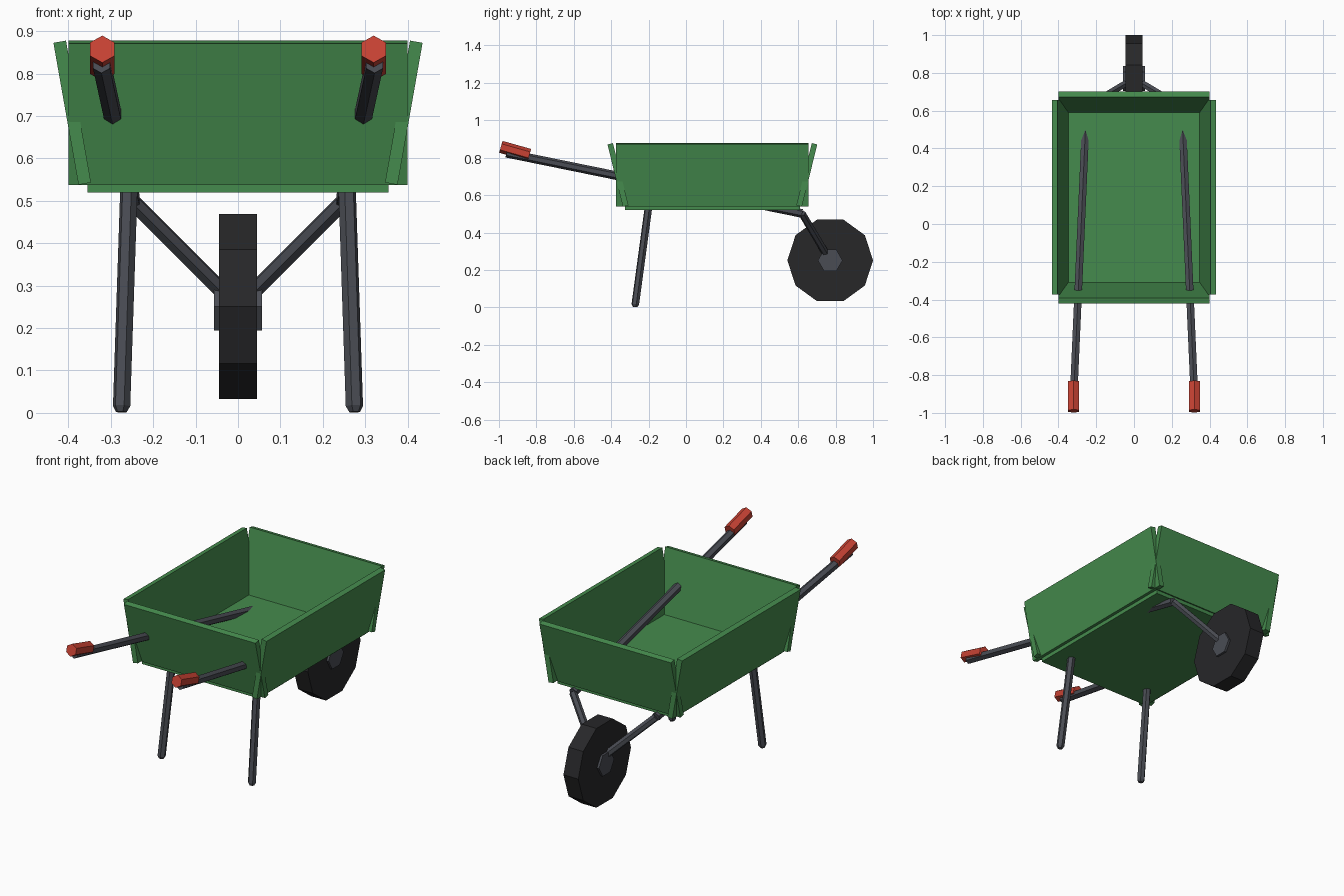
import bpy, bmesh
from math import radians
from mathutils import Vector, Matrix

if "Cube" in bpy.data.objects:
    bpy.data.objects.remove(bpy.data.objects["Cube"])


def material(name, rgb):
    m = bpy.data.materials.new(name)
    m.diffuse_color = (*rgb, 1)
    m.use_nodes = True
    m.node_tree.nodes["Principled BSDF"].inputs["Base Color"].default_value = m.diffuse_color
    return m


GREEN = material("green_paint", (0.06, 0.26, 0.075))
STEEL = material("dark_steel", (0.068, 0.073, 0.088))
RUBBER = material("black_rubber", (0.02, 0.02, 0.022))
RED = material("red_grip", (0.58, 0.055, 0.034))


def finish(name, bm, mat, matrix):
    bm.transform(matrix)
    me = bpy.data.meshes.new(name)
    bm.to_mesh(me)
    bm.free()
    me.materials.append(mat)
    ob = bpy.data.objects.new(name, me)
    bpy.context.collection.objects.link(ob)
    return ob


def box(name, size, loc, mat, axis='X', angle=0):
    bm = bmesh.new()
    bmesh.ops.create_cube(bm, size=1)
    m = (Matrix.Translation(loc) @ Matrix.Rotation(radians(angle), 4, axis)
         @ Matrix.Diagonal((*size, 1)))
    return finish(name, bm, mat, m)


def rod(name, a, b, r, mat, sides=6, roll=0, r_end=None):
    """Prism (or frustum) between two points; at roll 0 one ridge points upward."""
    a, b = Vector(a), Vector(b)
    d = b - a
    bm = bmesh.new()
    bmesh.ops.create_cone(bm, cap_ends=True, segments=sides, radius1=r,
                          radius2=r if r_end is None else r_end, depth=d.length)
    m = (Matrix.Translation((a + b) / 2)
         @ d.to_track_quat('Z', 'Y').to_matrix().to_4x4()
         @ Matrix.Rotation(radians(roll), 4, 'Z'))
    return finish(name, bm, mat, m)


# Tray: floor and four outward-leaning panels
CY, CZ = 0.141, 0.708
box("tray_floor", (0.71, 0.936, 0.03), (0, CY, 0.535), GREEN)
for s, side in ((-1, "left"), (1, "right")):
    box(f"tray_{side}_panel", (0.03, 1.03, 0.34), (s * 0.391, CY, CZ), GREEN, 'Y', s * 10)
for s, end in ((-1, "front"), (1, "back")):
    box(f"tray_{end}_panel", (0.80, 0.03, 0.343), (0, CY + s * 0.505, CZ), GREEN, 'X', -s * 14)

# Handles, grips, legs and wheel fork, mirrored left and right
for s, side in ((-1, "left"), (1, "right")):
    joint = (s * 0.252, 0.62, 0.502)
    rod(f"{side}_handle", joint, (s * 0.322, -0.96, 0.824), 0.023, STEEL)
    rod(f"{side}_grip", (s * 0.32, -0.837, 0.815), (s * 0.32, -0.99, 0.858), 0.033, RED)
    # Leg with a chamfered foot
    top, foot = Vector((s * 0.257, -0.20, 0.54)), Vector((s * 0.275, -0.273, 0.002))
    ankle = foot.lerp(top, 0.026)
    rod(f"{side}_leg", top, ankle, 0.021, STEEL, roll=30)
    rod(f"{side}_foot", ankle, foot, 0.021, STEEL, roll=30, r_end=0.013)
    rod(f"{side}_fork", joint, (s * 0.02, 0.758, 0.27), 0.02, STEEL)

# Wheel and hub
AXLE_Y, AXLE_Z = 0.771, 0.251
rod("wheel", (-0.045, AXLE_Y, AXLE_Z), (0.045, AXLE_Y, AXLE_Z), 0.229, RUBBER, 10, 18)
rod("wheel_hub", (-0.057, AXLE_Y, AXLE_Z), (0.057, AXLE_Y, AXLE_Z), 0.066, STEEL, 6, 30)
